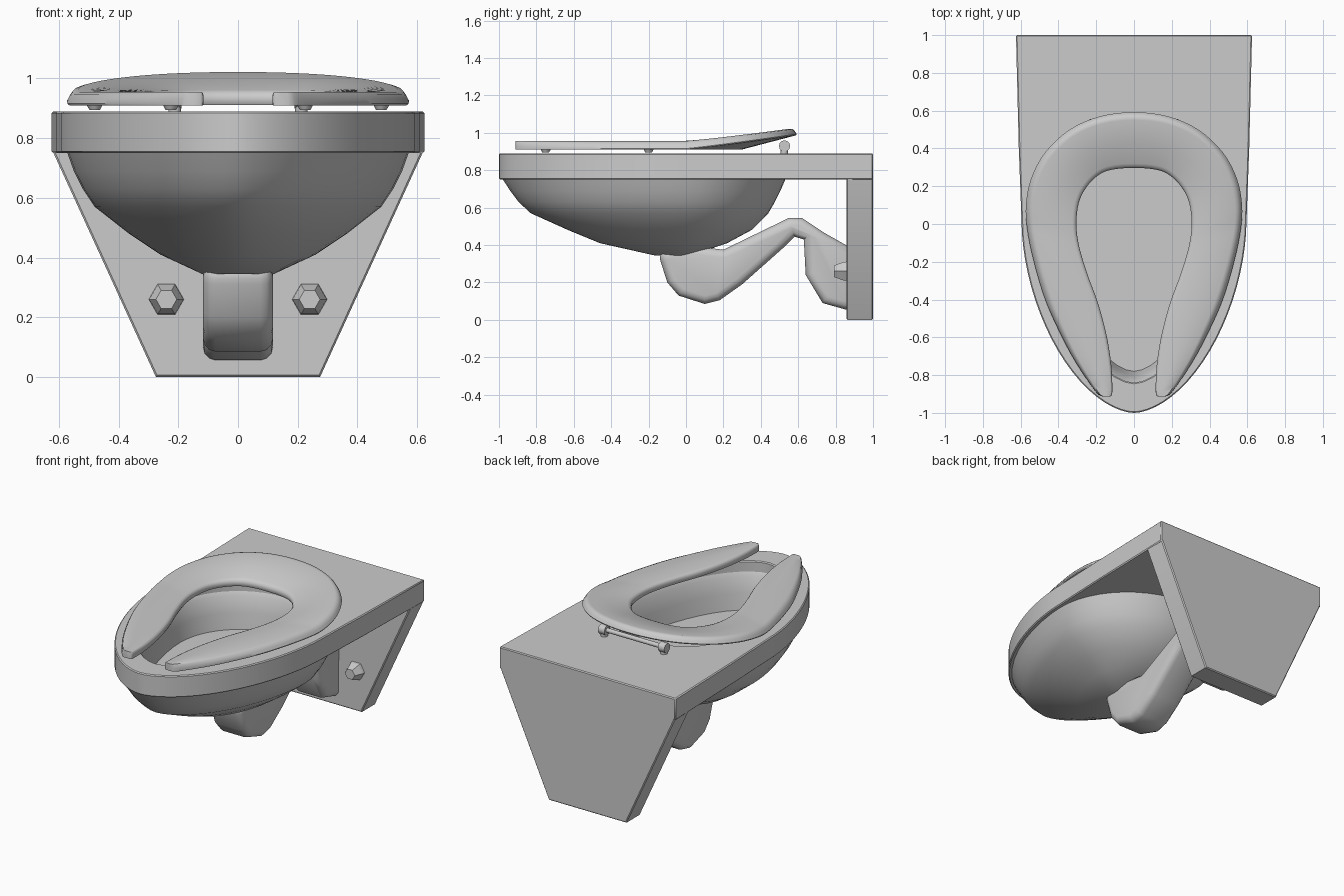
import bpy, bmesh, math
from mathutils import Matrix, Vector

if "Cube" in bpy.data.objects:
    bpy.data.objects.remove(bpy.data.objects["Cube"])

mat = bpy.data.materials.new("porcelain_grey")
mat.diffuse_color = (0.6, 0.6, 0.6, 1)
mat.use_nodes = True
mat.node_tree.nodes["Principled BSDF"].inputs["Base Color"].default_value = mat.diffuse_color

# Local axes (columns) used to stand flat outlines up
FLAT = Matrix.Identity(4)
SIDE = Matrix(((0, 0, 1, 0), (1, 0, 0, 0), (0, 1, 0, 0), (0, 0, 0, 1)))    # outline in y,z; depth along x
FRONT = Matrix(((1, 0, 0, 0), (0, 0, -1, 0), (0, 1, 0, 0), (0, 0, 0, 1)))  # outline in x,z; depth along -y


def finish(name, bm, angle=40, recalc=True):
    if recalc:
        bmesh.ops.recalc_face_normals(bm, faces=bm.faces[:])
    me = bpy.data.meshes.new(name)
    bm.to_mesh(me)
    bm.free()
    me.materials.append(mat)
    ob = bpy.data.objects.new(name, me)
    bpy.context.collection.objects.link(ob)
    bpy.ops.object.select_all(action='DESELECT')
    ob.select_set(True)
    bpy.context.view_layer.objects.active = ob
    bpy.ops.object.shade_smooth_by_angle(angle=math.radians(angle))
    return ob


def prism(name, polys, d0, d1, bevel, segments=1, matrix=FLAT):
    """Extrude flat polygons from depth d0 to d1 and bevel the sharp edges."""
    bm = bmesh.new()
    for poly in polys:
        bm.faces.new([bm.verts.new((a, b, d0)) for a, b in poly])
    bmesh.ops.remove_doubles(bm, verts=bm.verts[:], dist=1e-5)
    bmesh.ops.recalc_face_normals(bm, faces=bm.faces[:])
    ext = bmesh.ops.extrude_face_region(bm, geom=bm.faces[:])
    moved = [g for g in ext['geom'] if isinstance(g, bmesh.types.BMVert)]
    bmesh.ops.translate(bm, verts=moved, vec=(0, 0, d1 - d0))
    bmesh.ops.recalc_face_normals(bm, faces=bm.faces[:])
    sharp = [e for e in bm.edges
             if len(e.link_faces) == 2 and e.calc_face_angle() > math.radians(75)]
    bmesh.ops.bevel(bm, geom=sharp, offset=bevel, segments=segments, profile=0.5,
                    affect='EDGES', clamp_overlap=False)
    bm.transform(matrix)
    return finish(name, bm)


def egg(front, back, hw, n=48, half=False):
    """Egg outline with a slightly pointed front, from the front tip round the +x side."""
    yc = front + 0.65 * (back - front)
    pts = []
    for i in range(n // 2 + 1 if half else n):
        t = 2 * math.pi * i / n
        s, c = math.sin(t), math.cos(t)
        k = 1.14 if c > 0 else 1.0
        x = math.copysign(abs(s) ** k, s) * hw
        pts.append((x, yc - (c ** k * (yc - front) if c > 0 else c * (back - yc))))
    return pts


def shell(name, rings, flip=False):
    """Skin a stack of egg rings (z, front, back, half width), closed at the bottom."""
    bm = bmesh.new()
    loops = [[bm.verts.new((x, y, z)) for x, y in egg(f, b, w)] for z, f, b, w in rings]
    for a, b in zip(loops, loops[1:]):
        for i in range(len(a)):
            j = (i + 1) % len(a)
            bm.faces.new((a[j], a[i], b[i], b[j]))
    bm.faces.new(loops[-1][::-1])
    bmesh.ops.recalc_face_normals(bm, faces=bm.faces[:])
    bm.normal_update()
    bottom = bm.faces[:][-1]
    if (bottom.normal.z > 0) != flip:
        bmesh.ops.reverse_faces(bm, faces=bm.faces[:])
    return finish(name, bm, 42, recalc=False)


def cyl(name, p0, p1, r0, r1, n, spin=0.0):
    """Cylinder or cone from p0 to p1."""
    p0, p1 = Vector(p0), Vector(p1)
    d = p1 - p0
    bm = bmesh.new()
    bmesh.ops.create_cone(bm, cap_ends=True, segments=n, radius1=r0, radius2=r1, depth=d.length)
    bm.transform(Matrix.Translation((p0 + p1) / 2) @ d.to_track_quat('Z', 'Y').to_matrix().to_4x4()
                 @ Matrix.Rotation(spin, 4, 'Z'))
    return finish(name, bm, 35)


# Rim slab: D-shaped top with an egg-shaped opening, made from two mirrored halves
half = [(0.595 * math.sin(t) ** 1.14, -max(0, math.cos(t)) ** 1.14)
        for t in [math.pi / 2 * i / 20 for i in range(21)]]
half += [(0.61, 0.4), (0.625, 1.0), (0, 1.0)]
half += egg(-0.84, 0.45, 0.45, half=True)[::-1]
half = [(0.0 if abs(x) < 1e-6 else x, y) for x, y in half]
prism("rim_slab", [half, [(-x, y) for x, y in half]], 0.75, 0.89, 0.006)

# Wall plate: tapering trapezoid at the back
prism("wall_plate", [[(-0.275, 0), (0.275, 0), (0.618, 0.75), (0.618, 0.88),
                      (-0.618, 0.88), (-0.618, 0.75)]], -1.0, -0.857, 0.006, 1, FRONT)

# Bowl outside, and inside with steep walls and a flat floor
shell("bowl_outside", [(0.76, -0.985, 0.535, 0.575), (0.69, -0.94, 0.505, 0.55),
                       (0.63, -0.895, 0.475, 0.52), (0.57, -0.83, 0.44, 0.48),
                       (0.48, -0.63, 0.35, 0.365), (0.41, -0.46, 0.22, 0.26),
                       (0.345, -0.17, 0.03, 0.12)])
shell("bowl_inside", [(0.83, -0.845, 0.455, 0.455), (0.80, -0.825, 0.435, 0.435),
                      (0.70, -0.80, 0.415, 0.415), (0.60, -0.78, 0.40, 0.40)], flip=True)

# Drain trap: side profile with rounded edges
prism("drain_trap", [[(-0.15, 0.37), (-0.135, 0.31), (-0.10, 0.2), (-0.04, 0.13), (0.1, 0.085),
                      (0.18, 0.105), (0.3, 0.19), (0.52, 0.385), (0.58, 0.445), (0.63, 0.43),
                      (0.64, 0.24), (0.73, 0.09), (0.89, 0.045), (0.89, 0.38), (0.74, 0.465),
                      (0.62, 0.545), (0.55, 0.545), (0.2, 0.375), (0.0, 0.40)]],
      -0.117, 0.117, 0.042, 3, SIDE)

# Seat: open-front ring, matched inner and outer outlines swept with one section
INNER = [(.125, -.912), (.115, -.89), (.12, -.75), (.145, -.59), (.19, -.42), (.245, -.27),
         (.29, -.12), (.305, 0), (.29, .12), (.24, .21), (.17, .27), (.09, .292), (0, .296)]
OUTER = [(.17, -.912), (.205, -.885), (.31, -.73), (.395, -.57), (.47, -.4), (.53, -.2),
         (.565, -.03), (.572, .1), (.545, .24), (.47, .38), (.34, .5), (.18, .57), (0, .592)]


def smooth_path(pts, steps=4):
    """Mirror a half path and smooth it with a Catmull-Rom curve."""
    p = [Vector(q) for q in pts] + [Vector((-x, y)) for x, y in pts[-2::-1]]
    out = []
    for i in range(len(p) - 1):
        a, b, c, d = p[max(i - 1, 0)], p[i], p[i + 1], p[min(i + 2, len(p) - 1)]
        for k in range(steps):
            t = k / steps
            out.append(0.5 * (2 * b + (c - a) * t + (2 * a - 5 * b + 4 * c - d) * t * t
                              + (3 * b - a - 3 * c + d) * t ** 3))
    return out + [p[-1]]


SECTION = [(0.02, 0), (0, 0.012), (0, 0.03), (0.03, 0.041), (0.08, 0.045), (0.45, 0.045),
           (0.86, 0.045), (0.93, 0.038), (0.97, 0.022), (1, 0.006), (0.99, 0), (0.5, 0)]
bm = bmesh.new()
rows = []
for a, b in zip(smooth_path(INNER), smooth_path(OUTER)):
    row = []
    for f, h in SECTION:
        q = a.lerp(b, f)
        lift = 0.138 * max(0, b.y) ** 1.1 * f    # the back tilts up towards its outer edge
        row.append(bm.verts.new((q.x, q.y, 0.91 + h + lift)))
    rows.append(row)
for r, s in zip(rows, rows[1:]):
    for i in range(len(r)):
        j = (i + 1) % len(r)
        bm.faces.new((r[i], r[j], s[j], s[i]))
bm.faces.new(rows[0])
bm.faces.new(rows[-1][::-1])
finish("seat", bm, 45)

# Hinge bar, plus paired posts, seat bumpers and wall bolts
cyl("hinge_bar", (-0.22, 0.525, 0.93), (0.22, 0.525, 0.93), 0.014, 0.014, 12)
for s, side in ((-1, "left"), (1, "right")):
    cyl("hinge_post_" + side, (s * 0.212, 0.525, 0.885), (s * 0.212, 0.525, 0.935), 0.021, 0.021, 12)
    cyl("hinge_cap_" + side, (s * 0.19, 0.527, 0.93), (s * 0.235, 0.527, 0.93), 0.03, 0.03, 12)
    for part, x, y in (("front", 0.225, -0.75), ("middle", 0.48, -0.2)):
        cyl(f"bumper_{part}_{side}", (s * x, y, 0.895), (s * x, y, 0.914), 0.018, 0.028, 12)
    cyl("bolt_base_" + side, (s * 0.24, 0.865, 0.26), (s * 0.24, 0.84, 0.26), 0.06, 0.056, 6, math.pi / 2)
    cyl("bolt_cap_" + side, (s * 0.24, 0.84, 0.26), (s * 0.24, 0.79, 0.26), 0.056, 0.035, 6, math.pi / 2)
